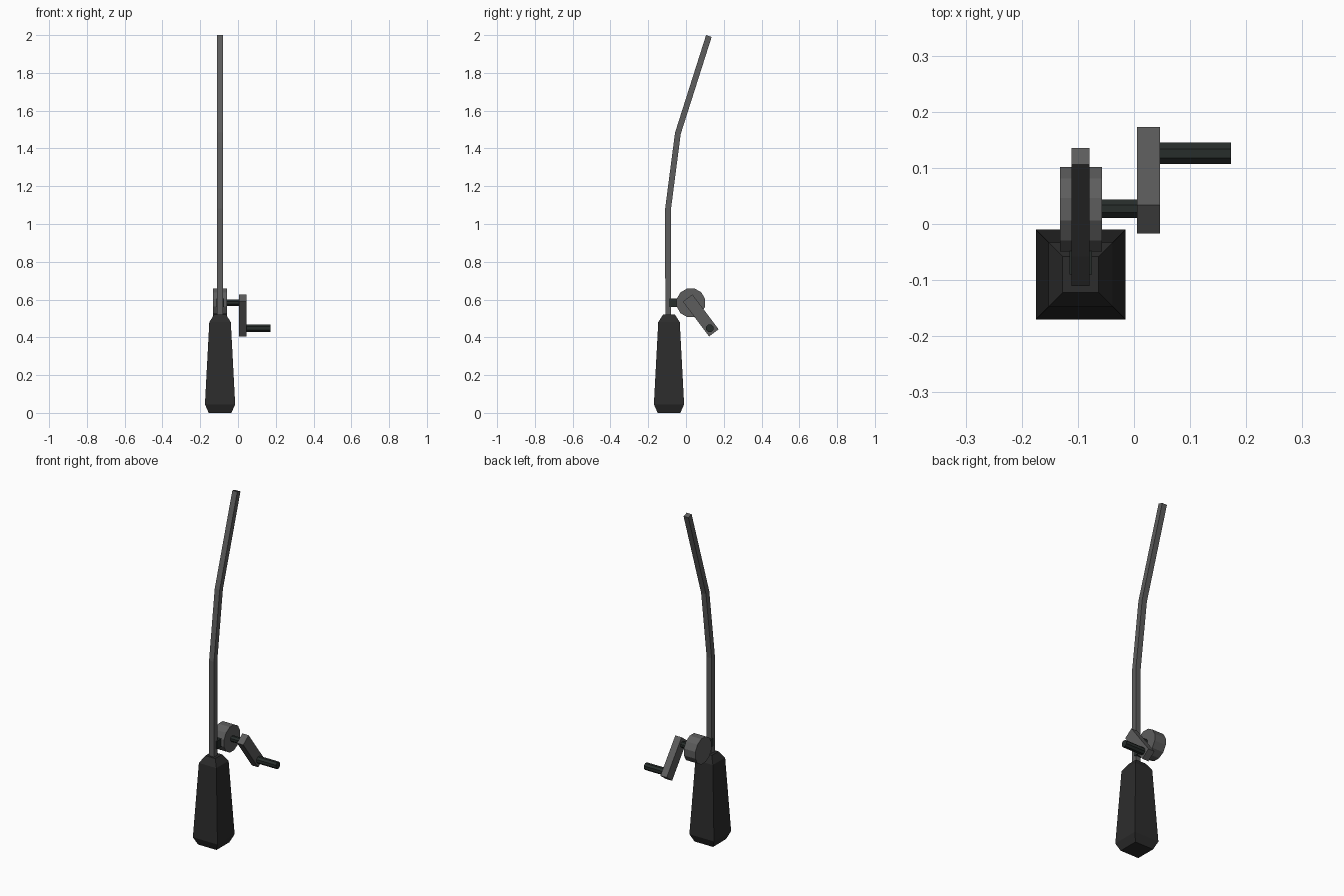
import bpy, bmesh, math
from mathutils import Vector, Matrix

if "Cube" in bpy.data.objects:
    bpy.data.objects.remove(bpy.data.objects["Cube"])


def material(name, color):
    m = bpy.data.materials.new(name)
    m.diffuse_color = (*color, 1)
    m.use_nodes = True
    m.node_tree.nodes["Principled BSDF"].inputs["Base Color"].default_value = m.diffuse_color
    return m


GREY = material("metal_grey", (0.11, 0.11, 0.11))
BLACK = material("grip_black", (0.025, 0.025, 0.025))
DARK = material("shaft_dark", (0.02, 0.026, 0.024))


def finish(name, bm, mat):
    bmesh.ops.recalc_face_normals(bm, faces=bm.faces)
    me = bpy.data.meshes.new(name)
    bm.to_mesh(me)
    bm.free()
    me.materials.append(mat)
    ob = bpy.data.objects.new(name, me)
    bpy.context.collection.objects.link(ob)
    return ob


def loft(name, rings, mat):
    """Skin a list of equal-length point rings and cap both ends."""
    bm = bmesh.new()
    loops = [[bm.verts.new(p) for p in r] for r in rings]
    n = len(loops[0])
    for a, b in zip(loops, loops[1:]):
        for i in range(n):
            j = (i + 1) % n
            bm.faces.new((a[i], a[j], b[j], b[i]))
    bm.faces.new(loops[0])
    bm.faces.new(loops[-1])
    return finish(name, bm, mat)


def x_cylinder(name, x0, x1, y, z, r, sides, mat, turn=0.0):
    rings = [[(x, y + r * math.cos(turn + i * math.tau / sides),
               z + r * math.sin(turn + i * math.tau / sides))
              for i in range(sides)] for x in (x0, x1)]
    return loft(name, rings, mat)


def box(name, center, size, mat, x_angle=0.0):
    bm = bmesh.new()
    bmesh.ops.create_cube(bm, size=1)
    bm.transform(Matrix.Translation(center) @ Matrix.Rotation(x_angle, 4, 'X')
                 @ Matrix.Diagonal((*size, 1)))
    return finish(name, bm, mat)


CX, CY = -0.095, -0.09
SQUARE = ((-1, -1), (1, -1), (1, 1), (-1, 1))

# Tapered square grip
grip = ((0, 0.06), (0.045, 0.08), (0.48, 0.057), (0.52, 0.032))
loft("grip", [[(CX + h * a, CY + h * b, z) for a, b in SQUARE] for z, h in grip], BLACK)

# Bent square rod, sections mitred at each bend
path = [Vector(p) for p in ((-0.094, 0.50), (-0.095, 1.08), (-0.043, 1.48), (0.121, 1.995))]
rings = []
for i, p in enumerate(path):
    before = (p - path[max(i - 1, 0)]).normalized()
    after = (path[min(i + 1, len(path) - 1)] - p).normalized()
    t = (before + after).normalized()
    n = Vector((t.y, -t.x)) * 0.0155
    rings.append([(CX + 0.016 * a, p.x + n.x * b, p.y + n.y * b) for a, b in SQUARE])
loft("rod", rings, GREY)

# Reel and its mount on the rod
box("reel_mount", (CX, -0.05, 0.583), (0.04, 0.08, 0.046), DARK)
x_cylinder("reel", -0.132, -0.057, 0.026, 0.583, 0.078, 12, GREY, math.radians(15))

# Crank: axle, arm and knob
x_cylinder("crank_axle", -0.06, 0.008, 0.027, 0.583, 0.018, 8, DARK, math.pi / 8)
box("crank_arm", (0.0255, 0.078, 0.516), (0.041, 0.063, 0.231), GREY, math.radians(37))
x_cylinder("crank_knob", 0.044, 0.173, 0.126, 0.448, 0.021, 8, DARK, math.pi / 8)
